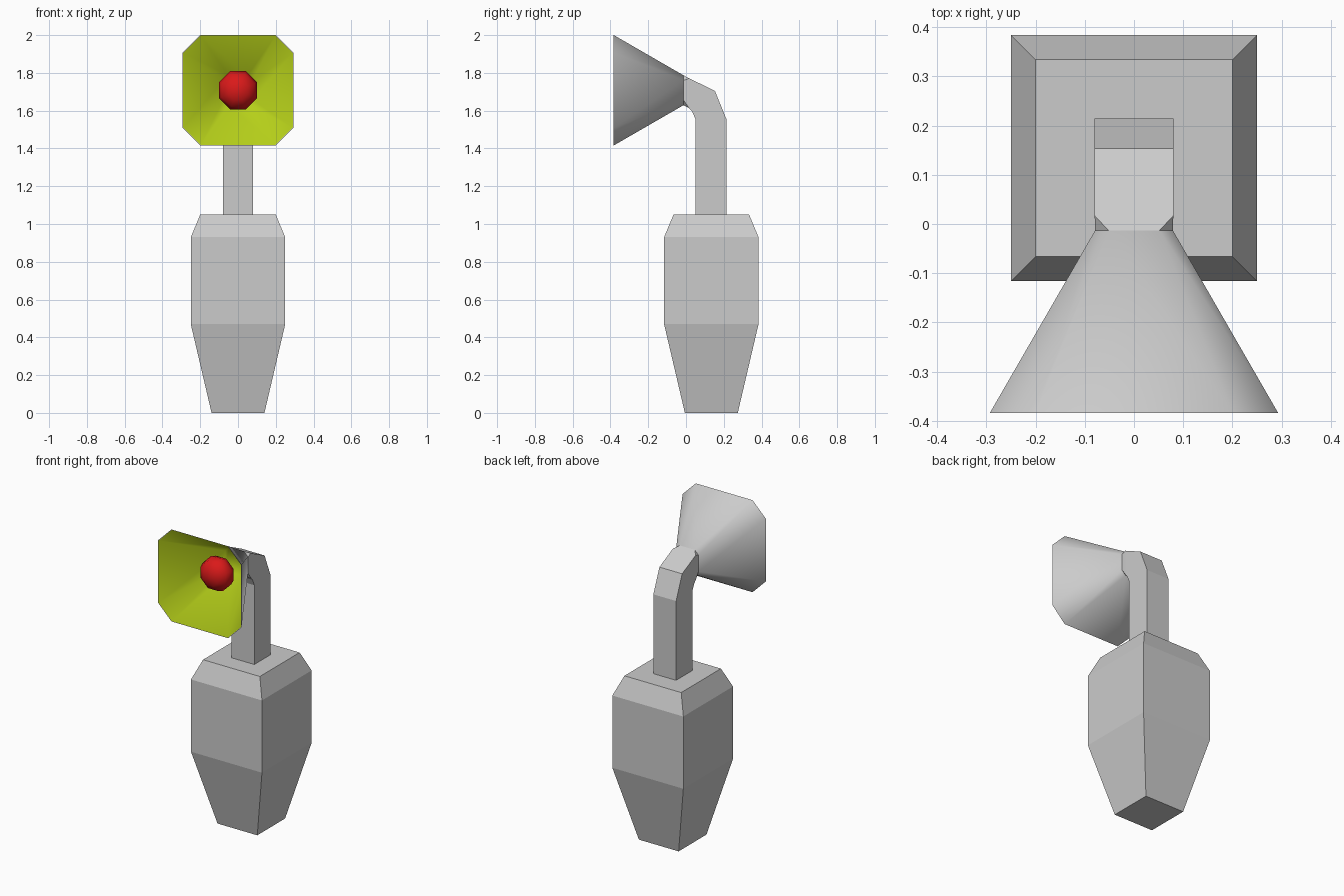
import bpy, bmesh, math
from mathutils import Matrix

if "Cube" in bpy.data.objects:
    bpy.data.objects.remove(bpy.data.objects["Cube"])


def finish(name, bm, mats=(), smooth=None, recalc=True):
    if recalc:
        bmesh.ops.recalc_face_normals(bm, faces=bm.faces)
    me = bpy.data.meshes.new(name)
    bm.to_mesh(me)
    bm.free()
    ob = bpy.data.objects.new(name, me)
    bpy.context.collection.objects.link(ob)
    for m in mats:
        me.materials.append(m)
    if smooth:
        bpy.ops.object.select_all(action='DESELECT')
        bpy.context.view_layer.objects.active = ob
        ob.select_set(True)
        bpy.ops.object.shade_smooth_by_angle(angle=math.radians(smooth))
    return ob


def material(name, color):
    m = bpy.data.materials.new(name)
    m.diffuse_color = color
    m.use_nodes = True
    m.node_tree.nodes["Principled BSDF"].inputs["Base Color"].default_value = m.diffuse_color
    return m


def bridge(bm, a, b):
    n = len(a)
    return [bm.faces.new((a[i], a[(i + 1) % n], b[(i + 1) % n], b[i])) for i in range(n)]


def octagon(bm, half, flat, y, z):
    pts = [(flat, half), (half, flat), (half, -flat), (flat, -half),
           (-flat, -half), (-half, -flat), (-half, flat), (-flat, half)]
    return [bm.verts.new((x, y, z + dz)) for x, dz in pts]


CZ = 1.708
grey = material("grey", (0.8, 0.8, 0.8, 1))
green = material("green", (0.46, 0.62, 0.01, 1))
red = material("red", (0.7, 0.01, 0.01, 1))

# Tapered square body
bm = bmesh.new()
rings = []
for z, h in ((0, 0.14), (0.47, 0.25), (0.93, 0.25), (1.05, 0.2)):
    rings.append([bm.verts.new((sx * h, 0.134 + sy * h, z))
                  for sx, sy in ((-1, -1), (1, -1), (1, 1), (-1, 1))])
for a, b in zip(rings, rings[1:]):
    bridge(bm, a, b)
bm.faces.new(rings[0])
bm.faces.new(rings[-1])
finish("body", bm)

# Bent square neck: (outer y, z), (inner y, z) at each section
bm = bmesh.new()
W = 0.08
sections = (((0.214, 1.05), (0.05, 1.05)), ((0.214, 1.555), (0.05, 1.555)),
            ((0.153, 1.705), (0.033, 1.595)), ((0.017, 1.771), (0.017, 1.613)))
rings = [[bm.verts.new((x, *p)) for x, p in ((W, o), (W, i), (-W, i), (-W, o))]
         for o, i in sections]
for a, b in zip(rings, rings[1:]):
    bridge(bm, a, b)
bm.faces.new(rings[0])
# Square end turns into the octagonal horn root
tip = octagon(bm, 0.079, 0.052, -0.013, CZ)
for k, c in enumerate(rings[-1]):
    n = rings[-1][(k + 1) % 4]
    p, q, r = tip[2 * k], tip[2 * k + 1], tip[(2 * k + 2) % 8]
    bm.faces.new((c, p, q))
    bm.faces.new((c, q, r, n))
bm.faces.new(tip)
finish("neck", bm)

# Flared horn: grey outside, green inside
bm = bmesh.new()
root = octagon(bm, 0.079, 0.052, -0.013, CZ)
rim = octagon(bm, 0.293, 0.2, -0.384, CZ)
lip = octagon(bm, 0.290, 0.198, -0.384, CZ)
throat = octagon(bm, 0.077, 0.050, -0.018, CZ)
bridge(bm, root, rim)
bridge(bm, rim, lip)
inner = bridge(bm, lip, throat) + [bm.faces.new(throat)]
bm.faces.new(root)
for f in inner:
    f.material_index = 1
finish("horn", bm, (grey, green), 60)

# Red bulb inside the horn, eight-sided around the horn axis
bm = bmesh.new()
bmesh.ops.create_uvsphere(bm, u_segments=8, v_segments=6, radius=0.109)
bm.transform(Matrix.Translation((0, -0.21, CZ)) @ Matrix.Diagonal((1, 0.75, 1, 1))
             @ Matrix.Rotation(math.pi / 2, 4, 'X') @ Matrix.Rotation(math.pi / 8, 4, 'Z'))
finish("bulb", bm, (red,), 60)
